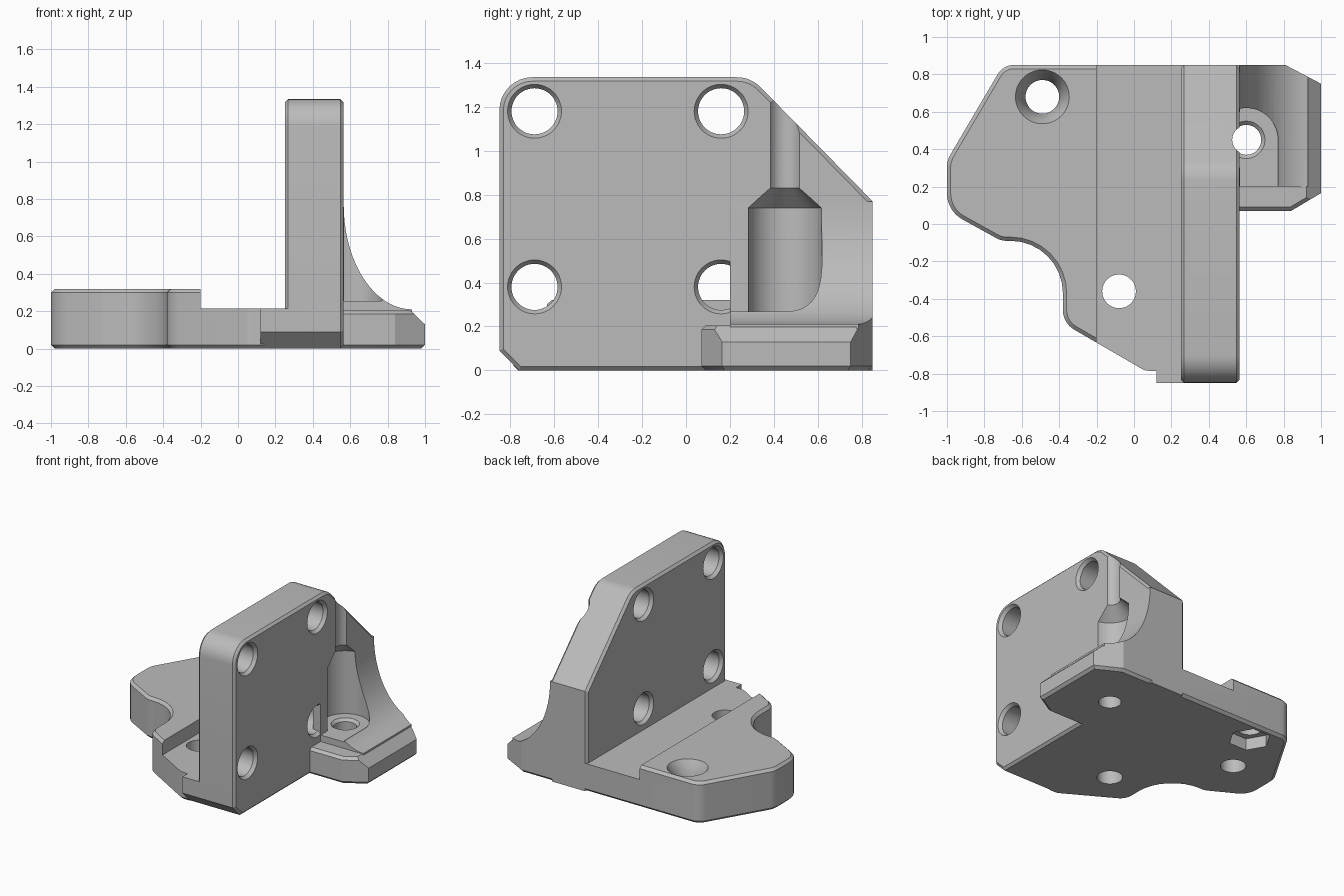
import bpy, bmesh
from math import cos, sin, pi, tan, radians
from mathutils import Vector

old = bpy.data.objects.get("Cube")
if old:
    bpy.data.objects.remove(old, do_unlink=True)

grey = bpy.data.materials.new("plain grey")
grey.use_nodes = True
COLOUR = (0.5, 0.5, 0.5, 1)
grey.diffuse_color = COLOUR
grey.node_tree.nodes["Principled BSDF"].inputs["Base Color"].default_value = COLOUR


def place(a, b, c, axis):
    """Map profile coordinates a, b and depth c to the given axis."""
    return {"X": (c, a, b), "Y": (a, c, b), "Z": (a, b, c)}[axis]


def finish(name, bm):
    bmesh.ops.recalc_face_normals(bm, faces=bm.faces)
    mesh = bpy.data.meshes.new(name)
    bm.to_mesh(mesh)
    bm.free()
    mesh.materials.append(grey)
    obj = bpy.data.objects.new(name, mesh)
    bpy.context.collection.objects.link(obj)
    return obj


def rounded(corners, steps=8):
    """Turn (x, y, radius) corners into a polygon with arcs."""
    out = []
    for i, (x, y, r) in enumerate(corners):
        p = Vector((x, y))
        if not r:
            out.append((x, y))
            continue
        a = (Vector(corners[i - 1][:2]) - p).normalized()
        b = (Vector(corners[(i + 1) % len(corners)][:2]) - p).normalized()
        half = a.angle(b) / 2
        centre = p + (a + b).normalized() * (r / sin(half))
        start = p + a * (r / tan(half)) - centre
        end = p + b * (r / tan(half)) - centre
        total = pi - 2 * half
        for k in range(steps + 1):
            t = k / steps
            v = (start * sin((1 - t) * total) + end * sin(t * total)) / sin(total)
            out.append(tuple(centre + v))
    return out


def prism(name, points, axis, lo, hi, chamfer=0):
    bm = bmesh.new()
    base = bm.faces.new([bm.verts.new(place(a, b, lo, axis)) for a, b in points])
    ext = bmesh.ops.extrude_face_region(bm, geom=[base], use_keep_orig=True)
    top = [v for v in ext["geom"] if isinstance(v, bmesh.types.BMVert)]
    bmesh.ops.translate(bm, verts=top, vec=Vector(place(0, 0, hi - lo, axis)))
    bmesh.ops.recalc_face_normals(bm, faces=bm.faces)
    if chamfer:
        caps = [f for f in bm.faces if len(f.verts) == len(points)]
        edges = list({e for f in caps for e in f.edges})
        bmesh.ops.bevel(bm, geom=edges, offset=chamfer, segments=1,
                        affect="EDGES", clamp_overlap=False)
    return finish(name, bm)


def box(name, x, y, z):
    corners = [(x[0], y[0]), (x[1], y[0]), (x[1], y[1]), (x[0], y[1])]
    return prism(name, corners, "Z", *z)


def lathe(name, profile, centre, axis="Z", sides=48):
    """Revolve (radius, depth) pairs about an axis."""
    bm = bmesh.new()
    rings = []
    for r, c in profile:
        rings.append([bm.verts.new(place(centre[0] + r * cos(2 * pi * k / sides),
                                         centre[1] + r * sin(2 * pi * k / sides), c, axis))
                      for k in range(sides)])
    for low, high in zip(rings, rings[1:]):
        for k in range(sides):
            n = (k + 1) % sides
            bm.faces.new((low[k], low[n], high[n], high[k]))
    bm.faces.new(rings[0])
    bm.faces.new(rings[-1])
    return finish(name, bm)


def boolean(obj, cutters, mode="DIFFERENCE"):
    bpy.context.view_layer.objects.active = obj
    for cutter in cutters:
        mod = obj.modifiers.new("cut", "BOOLEAN")
        mod.operation = mode
        mod.solver = "EXACT"
        mod.object = cutter
        bpy.ops.object.modifier_apply(modifier=mod.name)


# Base with a raised outer pad
base = prism("base", rounded([
    (0.4, 0.85, 0), (-0.7, 0.85, 0.1), (-1, 0.34, 0.14), (-1, 0.07, 0.16),
    (-0.71, -0.09, 0.12), (-0.38, -0.09, 0.28), (-0.38, -0.53, 0.12),
    (0.06, -0.785, 0.08), (0.14, -0.785, 0), (0.14, -0.74, 0), (0.4, -0.74, 0),
]), "Z", 0, 0.32, 0.02)

# Low ledge in front of the plate
ledge = prism("front_ledge", [(-0.76, 0), (0.2, 0), (0.2, 0.215), (-0.85, 0.215),
                              (-0.85, 0.09)], "X", 0.12, 0.35)

# Upright mounting plate
plate = prism("mounting_plate", rounded([
    (-0.76, 0, 0), (0.85, 0, 0), (0.85, 0.77, 0), (0.295, 1.335, 0.15),
    (-0.85, 1.335, 0.15), (-0.85, 0.09, 0),
]), "X", 0.25, 0.565, 0.018)

# Side foot
foot_outline = [(0.5, 0.07), (0.84, 0.07), (1, 0.165), (1, 0.75), (0.81, 0.85), (0.5, 0.85)]
foot = prism("side_foot", foot_outline, "Z", 0, 0.205, 0.02)

# Curved gusset between plate and foot
curve = [(0.93 - 0.365 * cos(radians(a)), 0.77 - 0.56 * sin(radians(a)))
         for a in range(0, 91, 5)]
gusset = prism("gusset", [(0.5, 0.77)] + curve + [(0.93, 0.1), (0.5, 0.1)], "Y", 0.2, 0.86)

# Cutters
step = box("step_cutter", (-0.2, 0.6), (-1, 1), (0.215, 0.5))
deep_hole = lathe("deep_hole_cutter", [(0.09, -0.1), (0.09, 0.2), (0.12, 0.28), (0.15, 0.33)],
                  (-0.49, 0.68))
nut_pocket = lathe("nut_pocket_cutter", [(0.15, -0.1), (0.15, 0.09)], (-0.49, 0.68), sides=6)
front_hole = lathe("front_hole_cutter", [(0.09, -0.1), (0.09, 0.5)], (-0.08, -0.36))
blind_hole = lathe("blind_hole_cutter", [(0.09, -0.1), (0.09, 0.13)], (-0.64, 0.32))
clearance = lathe("clearance_cutter", [(0.08, -0.1), (0.08, 0.235), (0.1, 0.255), (0.17, 0.255),
                                       (0.17, 0.74), (0.075, 0.83), (0.075, 1.5)], (0.6, 0.45))
opening = box("opening_cutter", (0.566, 0.77), (0, 0.45), (0.255, 1))
foot_slope = prism("foot_slope_cutter", [(0.92, 0.206), (1.02, 0.11), (1.02, 0.25), (0.92, 0.25)],
                   "Y", -0.2, 1)
foot_limit = prism("foot_limit", foot_outline, "Z", -0.1, 1)
plate_holes = [lathe("plate_hole_cutter", [(0.13, 0.24), (0.105, 0.275), (0.105, 0.54),
                                           (0.13, 0.575)], (y, z), "X")
               for y in (-0.69, 0.16) for z in (0.38, 1.18)]

boolean(base, [step, deep_hole, nut_pocket, front_hole, blind_hole] + plate_holes)
boolean(plate, plate_holes + [clearance])
boolean(gusset, [foot_limit], "INTERSECT")
boolean(gusset, [clearance, opening])
boolean(foot, [foot_slope, clearance] + plate_holes)

for cutter in [step, deep_hole, nut_pocket, front_hole, blind_hole, clearance, opening,
               foot_slope, foot_limit] + plate_holes:
    bpy.data.objects.remove(cutter, do_unlink=True)

# Smooth curved walls, keep crisp edges
bpy.ops.object.select_all(action="DESELECT")
for obj in (base, ledge, plate, foot, gusset):
    obj.select_set(True)
bpy.context.view_layer.objects.active = base
bpy.ops.object.shade_smooth_by_angle(angle=radians(25))
